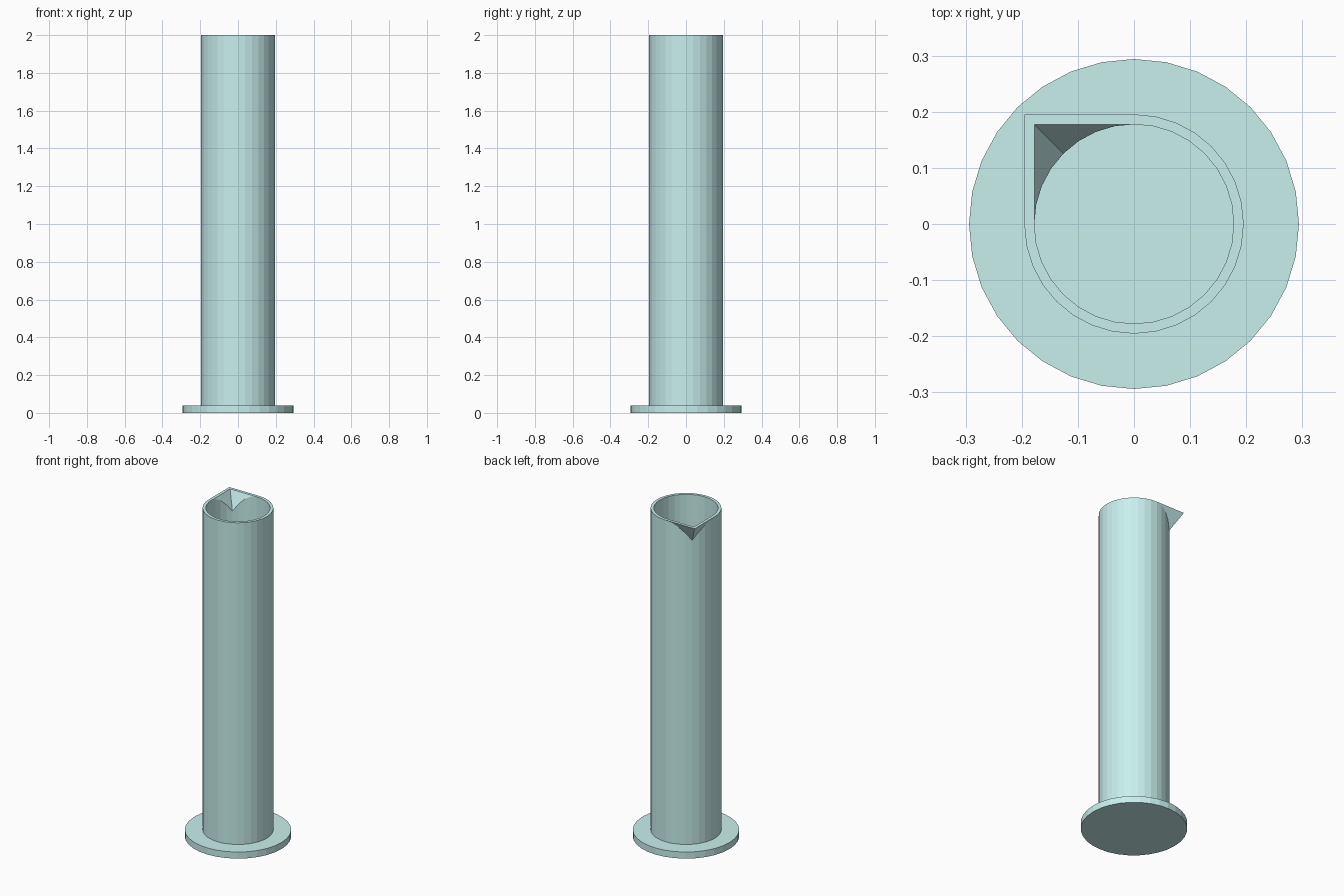
import bpy, bmesh

if "Cube" in bpy.data.objects:
    bpy.data.objects.remove(bpy.data.objects["Cube"])

TOP = 2.0            # rim height
BASE_H = 0.04        # foot thickness
SIDES = 32
R_OUT, R_IN = 0.1955, 0.1777

glass = bpy.data.materials.new("pale_teal")
glass.diffuse_color = (0.58, 0.87, 0.85, 1.0)
glass.use_nodes = True
glass.node_tree.nodes["Principled BSDF"].inputs["Base Color"].default_value = glass.diffuse_color


def cylinder(name, radius, z0, z1):
    bpy.ops.mesh.primitive_cylinder_add(
        vertices=SIDES, radius=radius, depth=z1 - z0, location=(0, 0, (z0 + z1) / 2))
    ob = bpy.context.object
    ob.name = name
    ob.data.materials.append(glass)
    return ob


def spout_wedge(name, half, depth, rise=0.0):
    """Inverted quarter pyramid toward -x +y; rise extends it above the rim."""
    r = half * (depth + rise) / depth
    z = TOP + rise
    bm = bmesh.new()
    pts = [(0, 0, z), (-r, 0, z), (-r, r, z), (0, r, z), (0, 0, TOP - depth)]
    bm_verts = [bm.verts.new(p) for p in pts]
    bmesh.ops.convex_hull(bm, input=bm_verts)
    bmesh.ops.recalc_face_normals(bm, faces=bm.faces)
    me = bpy.data.meshes.new(name)
    bm.to_mesh(me)
    bm.free()
    ob = bpy.data.objects.new(name, me)
    bpy.context.collection.objects.link(ob)
    me.materials.append(glass)
    return ob


def boolean(target, tool, operation):
    tool.hide_render = True
    mod = target.modifiers.new(operation.lower(), 'BOOLEAN')
    mod.operation, mod.object, mod.solver = operation, tool, 'EXACT'
    bpy.context.view_layer.objects.active = target
    bpy.ops.object.modifier_apply(modifier=mod.name)
    bpy.data.objects.remove(tool)


# Round foot, also the floor of the tube
cylinder("foot", 0.294, 0, BASE_H)

# Tube with pouring spout, then hollowed out
tube = cylinder("tube", R_OUT, BASE_H / 2, TOP)
boolean(tube, spout_wedge("spout_outside", R_OUT, 0.368), 'UNION')
boolean(tube, cylinder("bore", R_IN, 0.0, TOP + 0.1), 'DIFFERENCE')
boolean(tube, spout_wedge("spout_inside", R_IN, 0.345, 0.05), 'DIFFERENCE')
